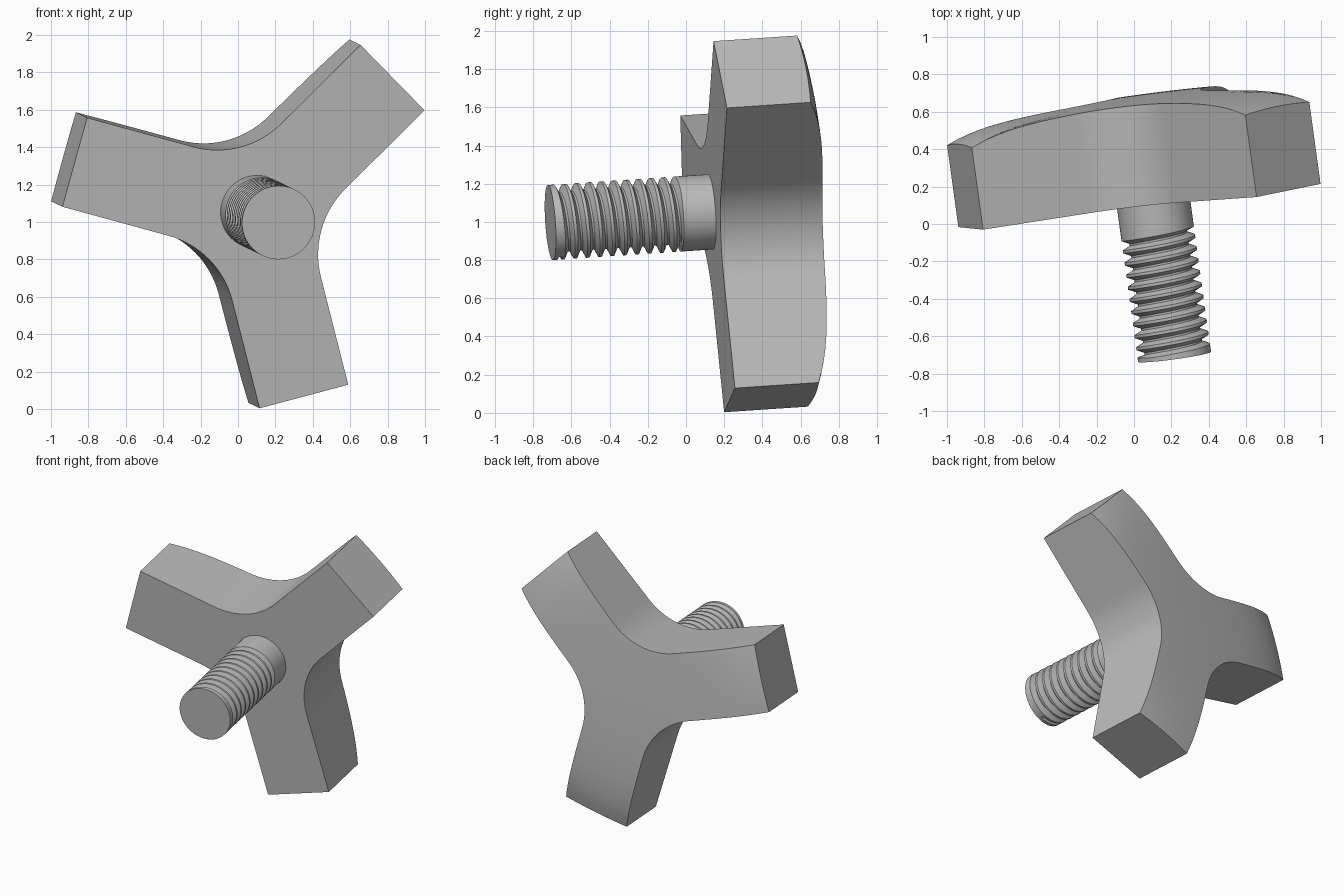
import bpy, bmesh
from math import sin, cos, pi, tan, radians
from mathutils import Vector, Matrix

if "Cube" in bpy.data.objects:
    bpy.data.objects.remove(bpy.data.objects["Cube"])

# Single grey material
grey = bpy.data.materials.new("plain grey")
grey.use_nodes = True
grey.diffuse_color = (0.5, 0.5, 0.5, 1)
grey.node_tree.nodes["Principled BSDF"].inputs["Base Color"].default_value = (0.5, 0.5, 0.5, 1)

# Tilted frame: local z runs from the screw into the knob, local x along one arm
axis = Vector((-0.137, 1, 0.0666)).normalized()
arm = Vector((0.7255, 0.05, 0.72))
arm = (arm - axis * arm.dot(axis)).normalized()
frame = Matrix((arm, axis.cross(arm), axis)).transposed().to_4x4()
frame.translation = (0.102, 0.128, 1.0525)


def finish(bm, name, angle):
    bmesh.ops.remove_doubles(bm, verts=bm.verts, dist=0.0001)
    bmesh.ops.recalc_face_normals(bm, faces=bm.faces)
    bm.transform(frame)
    mesh = bpy.data.meshes.new(name)
    bm.to_mesh(mesh)
    bm.free()
    mesh.materials.append(grey)
    obj = bpy.data.objects.new(name, mesh)
    bpy.context.collection.objects.link(obj)
    bpy.ops.object.select_all(action='DESELECT')
    obj.select_set(True)
    bpy.context.view_layer.objects.active = obj
    bpy.ops.object.shade_smooth_by_angle(angle=radians(angle))


def bridge(bm, a, b):
    for i in range(len(a)):
        j = (i + 1) % len(a)
        bm.faces.new((a[i], a[j], b[j], b[i]))


# Three-armed knob outline: straight arms joined by concave fillets
HALF, LENGTH, FILLET = 0.247, 1.022, 0.49
corner = HALF / sin(pi / 3)
tangent = corner / 2 + FILLET / tan(pi / 3)
hub = corner + FILLET / sin(pi / 3)


def steps(a, b, n):
    return [a + (b - a) * i / n for i in range(n)]


section = [Vector((x, -HALF, 0)) for x in steps(tangent, LENGTH, 10)]
section += [Vector((LENGTH, y, 0)) for y in steps(-HALF, HALF, 8)]
section += [Vector((x, HALF, 0)) for x in steps(LENGTH, tangent, 10)]
section += [Vector((hub * cos(pi / 3) + FILLET * cos(t), hub * sin(pi / 3) + FILLET * sin(t), 0))
            for t in steps(-pi / 2, -pi * 5 / 6, 16)]
outline = [Matrix.Rotation(k * 2 * pi / 3, 3, 'Z') @ p for k in range(3) for p in section]


def dome(p):
    r = p.length
    return Vector((p.x, p.y, 0.545 - 0.035 * r ** 2 - 0.047 * r ** 6))


# Knob: flat front, straight walls, domed back
bm = bmesh.new()
front = [bm.verts.new(p) for p in outline]
bm.faces.new(front)
ring = front
RINGS = 16
for k in range(RINGS):
    inner = [bm.verts.new(dome(p * (1 - k / RINGS))) for p in outline]
    bridge(bm, ring, inner)
    ring = inner
bm.faces.new(ring)
finish(bm, "knob", 30)

# Screw: plain shank, helical V thread, flat tip
RADIUS, DEPTH, PITCH = 0.197, 0.04, 0.0655
TIP, THREAD_LOW, THREAD_HIGH = -0.848, -0.825, -0.17
SIDES = 64
thread = [(0.0, 0), (0.22, 0), (0.52, DEPTH), (0.68, DEPTH), (0.98, 0)]
bm = bmesh.new()


def column(turn):
    # One lengthwise line of the screw, with the thread shifted by the turn
    rows = [(TIP, RADIUS), (THREAD_LOW, RADIUS)]
    for n in range(-1, 12):
        for part, cut in thread:
            z = THREAD_LOW + (n + part + turn) * PITCH
            inside = THREAD_LOW < z < THREAD_HIGH
            rows.append((min(max(z, THREAD_LOW), THREAD_HIGH), RADIUS - cut if inside else RADIUS))
    rows += [(THREAD_HIGH, RADIUS), (0.05, RADIUS)]
    c, s = cos(turn * 2 * pi), sin(turn * 2 * pi)
    return [bm.verts.new((r * c, r * s, z)) for z, r in rows]


columns = [column(i / SIDES) for i in range(SIDES + 1)]
for a, b in zip(columns, columns[1:]):
    for i in range(len(a) - 1):
        bm.faces.new((a[i], b[i], b[i + 1], a[i + 1]))
bm.faces.new([c[0] for c in columns[:-1]])
bm.faces.new([c[-1] for c in columns[:-1]])
# Join the thread seam, where the last column sits one pitch above the first
bmesh.ops.dissolve_degenerate(bm, dist=0.0001, edges=bm.edges)
finish(bm, "screw", 30)
